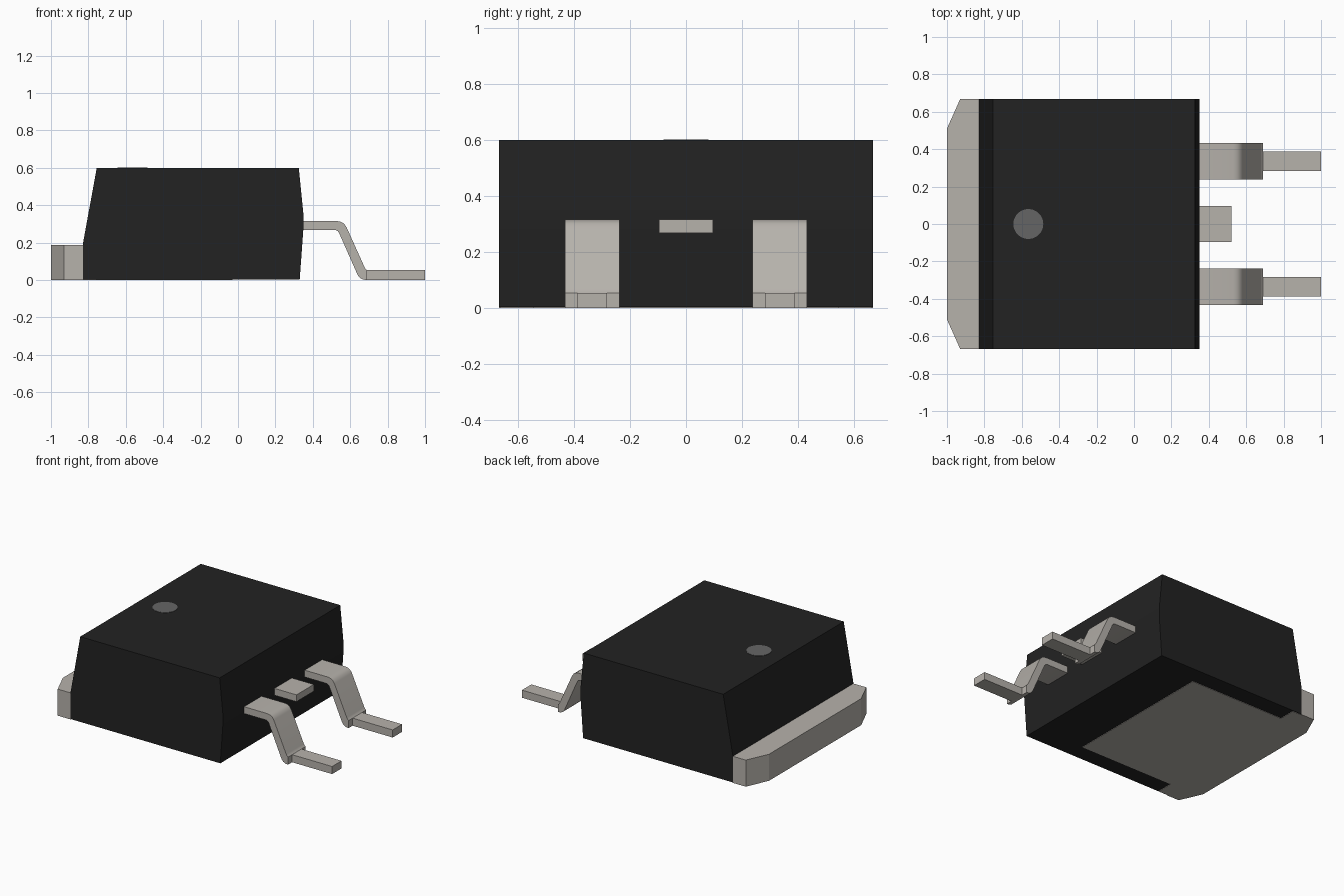
import bpy, bmesh, math
from mathutils import Vector

cube = bpy.data.objects.get("Cube")
if cube:
    bpy.data.objects.remove(cube, do_unlink=True)


def material(name, rgb):
    m = bpy.data.materials.new(name)
    m.use_nodes = True
    m.diffuse_color = (*rgb, 1)
    bsdf = next(n for n in m.node_tree.nodes if n.type == 'BSDF_PRINCIPLED')
    bsdf.inputs["Base Color"].default_value = (*rgb, 1)
    bsdf.inputs["Roughness"].default_value = 0.6
    return m


BLACK = material("black plastic", (0.016, 0.016, 0.016))
METAL = material("tinned metal", (0.47, 0.445, 0.41))
GREY = material("marker grey", (0.13, 0.13, 0.13))


def prism(name, outline, axis, low, high, mat, smooth=False):
    """Extrude an outline: (x, z) points along y, or (x, y) points along z."""
    bm = bmesh.new()
    if axis == 'Y':
        verts = [bm.verts.new((a, low, b)) for a, b in outline]
        step = Vector((0, high - low, 0))
    else:
        verts = [bm.verts.new((a, b, low)) for a, b in outline]
        step = Vector((0, 0, high - low))
    base = bm.faces.new(verts)
    new = bmesh.ops.extrude_face_region(bm, geom=[base])["geom"]
    bmesh.ops.translate(bm, vec=step,
                        verts=[g for g in new if isinstance(g, bmesh.types.BMVert)])
    bmesh.ops.recalc_face_normals(bm, faces=bm.faces)
    mesh = bpy.data.meshes.new(name)
    bm.to_mesh(mesh)
    bm.free()
    mesh.materials.append(mat)
    obj = bpy.data.objects.new(name, mesh)
    bpy.context.collection.objects.link(obj)
    if smooth:
        bpy.ops.object.select_all(action='DESELECT')
        obj.select_set(True)
        bpy.context.view_layer.objects.active = obj
        bpy.ops.object.shade_smooth_by_angle(angle=math.radians(35))
    return obj


def rect(x0, x1, z0, z1):
    return [(x0, z0), (x1, z0), (x1, z1), (x0, z1)]


# Moulded body with drafted ends, bottom just above the exposed pad
prism("body", [(-0.83, 0.003), (-0.83, 0.19), (-0.755, 0.6), (0.325, 0.6),
               (0.35, 0.35), (0.35, 0.28), (0.33, 0.003)],
      'Y', -0.667, 0.667, BLACK)

# Heat tab with clipped corners, narrowing to the pad under the body
half = [(-1.0, 0.51), (-0.93, 0.667), (-0.83, 0.667), (-0.83, 0.662),
        (-0.76, 0.662), (-0.76, 0.545), (-0.03, 0.545)]
prism("heat_tab", half + [(x, -y) for x, y in reversed(half)],
      'Z', 0.0, 0.186, METAL)

# Round marker on the top
circle = [(-0.565 + 0.08 * math.cos(i * math.tau / 48),
           0.08 * math.sin(i * math.tau / 48)) for i in range(48)]
prism("marker_dot", circle, 'Z', 0.598, 0.602, GREY)

# Short cut-off middle lead
prism("middle_lead", rect(0.3, 0.52, 0.267, 0.315), 'Y', -0.096, 0.096, METAL)

# Bent outer leads with narrow feet
bend = [(0.3, 0.315), (0.53, 0.315), (0.55, 0.311), (0.567, 0.301), (0.58, 0.283),
        (0.676, 0.07), (0.682, 0.06), (0.69, 0.053), (0.69, 0.0), (0.67, 0.002),
        (0.652, 0.011), (0.64, 0.026), (0.541, 0.25), (0.534, 0.261),
        (0.522, 0.267), (0.3, 0.267)]
for side, y in (("left", -0.335), ("right", 0.335)):
    prism(side + "_lead", bend, 'Y', y - 0.097, y + 0.097, METAL, smooth=True)
    prism(side + "_lead_foot", rect(0.685, 1.0, 0.0, 0.053),
          'Y', y - 0.052, y + 0.052, METAL)
